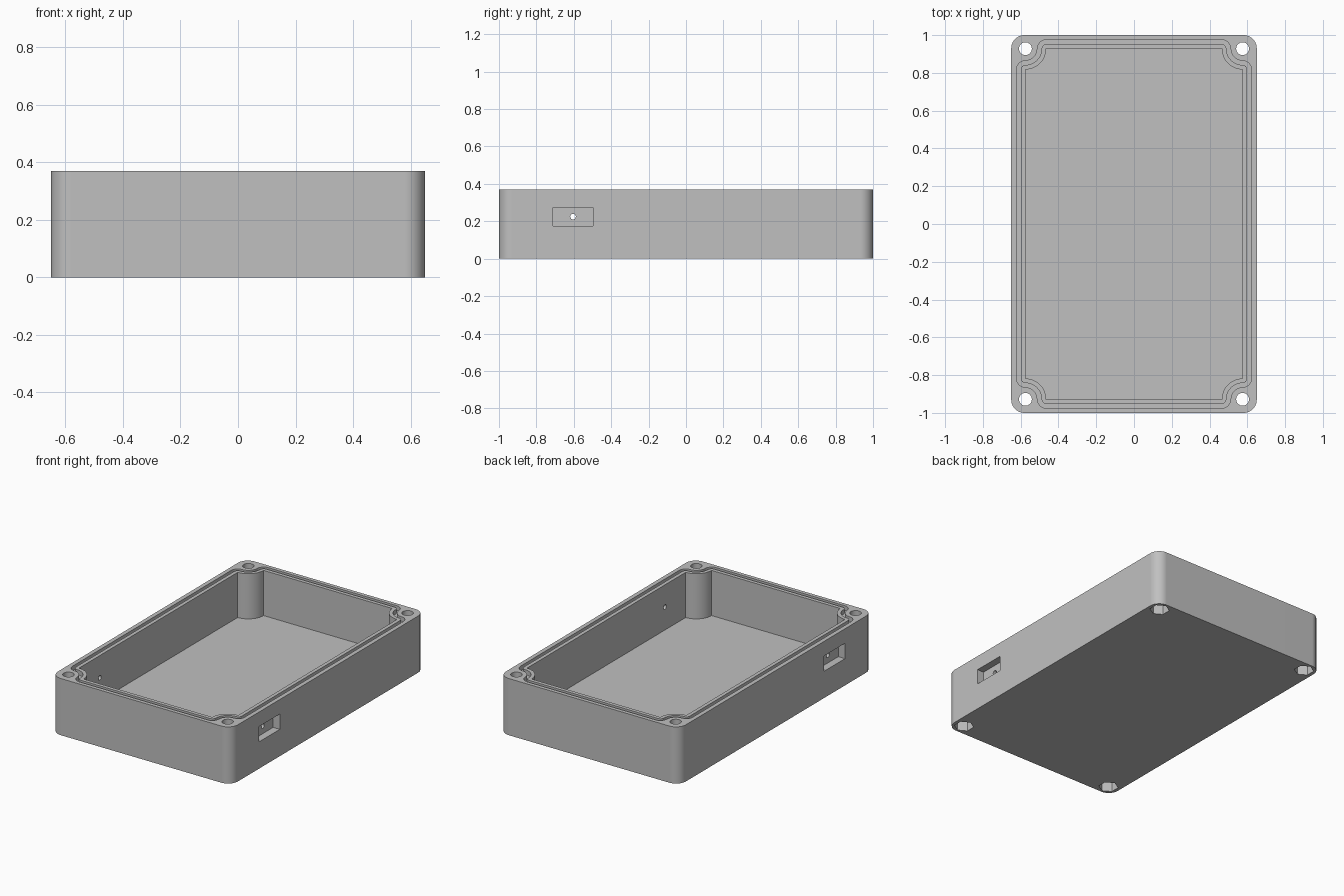
import bpy
import bmesh
from math import cos, sin, pi, radians

if "Cube" in bpy.data.objects:
    bpy.data.objects.remove(bpy.data.objects["Cube"], do_unlink=True)

HX, HY, H = 0.65, 1.0, 0.37      # half width, half length, height
WALL = 0.075                     # wall and floor thickness
CX, CY = HX - WALL, HY - 0.072   # screw hole centres, also cavity half sizes
BOSS = 0.11                      # corner boss radius
PORT_Y, PORT_Z = -0.604, 0.225   # side port centre

grey = bpy.data.materials.new("plain grey")
grey.use_nodes = True
grey.diffuse_color = (0.527, 0.527, 0.527, 1)
grey.node_tree.nodes["Principled BSDF"].inputs["Base Color"].default_value = grey.diffuse_color


def arc(cx, cy, r, a0, a1, n):
    angles = [radians(a0 + (a1 - a0) * i / n) for i in range(n + 1)]
    return [(cx + r * cos(a), cy + r * sin(a)) for a in angles]


def four_corners(quarter):
    """Mirror a first-quadrant run of points into a closed loop."""
    back = quarter[::-1]
    return (quarter + [(-x, y) for x, y in back]
            + [(-x, -y) for x, y in quarter] + [(x, -y) for x, y in back])


def cavity_outline(d):
    """Cavity shape with scooped corners, grown outward by d."""
    if d == 0:
        ends = [(CX, CY - BOSS)], [(CX - BOSS, CY)]
        return four_corners(arc(CX, CY, BOSS, 270, 180, 14))
    return four_corners(arc(CX, CY - BOSS, d, 0, 90, 6)
                        + arc(CX, CY, BOSS - d, 270, 180, 14)
                        + arc(CX - BOSS, CY, d, 0, 90, 6))


def make_object(name, bm):
    bmesh.ops.recalc_face_normals(bm, faces=bm.faces)
    mesh = bpy.data.meshes.new(name)
    bm.to_mesh(mesh)
    bm.free()
    mesh.materials.append(grey)
    obj = bpy.data.objects.new(name, mesh)
    bpy.context.collection.objects.link(obj)
    return obj


def prism(name, outline, z0, z1, inner=None):
    """Extruded outline; an inner outline of equal length makes it a ring."""
    bm = bmesh.new()
    n = len(outline)
    low = [bm.verts.new((x, y, z0)) for x, y in outline]
    top = [bm.verts.new((x, y, z1)) for x, y in outline]
    loops = [low, top]
    if inner:
        loops += [[bm.verts.new((x, y, z)) for x, y in inner] for z in (z1, z0)]
        pairs = list(zip(loops, loops[1:] + loops[:1]))
    else:
        bm.faces.new(low)
        bm.faces.new(top)
        pairs = [(low, top)]
    for a, b in pairs:
        for i in range(n):
            j = (i + 1) % n
            bm.faces.new((a[i], a[j], b[j], b[i]))
    return make_object(name, bm)


# Rounded box body
case = prism("case_body", four_corners(arc(HX - 0.07, HY - 0.07, 0.07, 0, 90, 10)), 0, H)

# Main cavity and the seal groove around its rim
cutters = [
    prism("cavity_cutter", cavity_outline(0), WALL, H + 0.1),
    prism("groove_cutter", cavity_outline(0.047), H - 0.03, H + 0.05, cavity_outline(0.024)),
]

# Screw holes and hexagonal nut pockets in the corners
for sx in (-1, 1):
    for sy in (-1, 1):
        x, y = sx * CX, sy * CY
        cutters.append(prism("screw_hole_cutter", arc(x, y, 0.034, 0, 360, 32)[:-1], -0.1, H + 0.1))
        cutters.append(prism("nut_pocket_cutter", arc(x, y, 0.06, 30, 390, 6)[:-1], -0.1, 0.07))

# Recessed port with a pinhole on each long side
for s in (-1, 1):
    inner, outer = s * (HX - 0.048), s * (HX + 0.1)
    y0, y1 = PORT_Y - 0.107, PORT_Y + 0.107
    port = [(inner, y0), (outer, y0), (outer, y1), (inner, y1)]
    cutters.append(prism("port_cutter", port, PORT_Z - 0.05, PORT_Z + 0.05))
    pin = prism("pinhole_cutter", arc(0, 0, 0.015, 0, 360, 20)[:-1], -0.08, 0.08)
    pin.rotation_euler = (0, pi / 2, 0)
    pin.location = (s * (HX - 0.06), PORT_Y, PORT_Z)
    cutters.append(pin)

# Cut everything out of the body
bpy.context.view_layer.update()
bpy.ops.object.select_all(action="DESELECT")
bpy.context.view_layer.objects.active = case
case.select_set(True)
for cutter in cutters:
    cutter.hide_render = True
    mod = case.modifiers.new(cutter.name, "BOOLEAN")
    mod.operation = "DIFFERENCE"
    mod.solver = "EXACT"
    mod.object = cutter
    bpy.ops.object.modifier_apply(modifier=mod.name)
for cutter in cutters:
    bpy.data.objects.remove(cutter, do_unlink=True)

# One material, crisp edges and clean shading on the flat walls
case.data.materials.clear()
case.data.materials.append(grey)
for face in case.data.polygons:
    face.material_index = 0
bpy.ops.object.shade_smooth_by_angle(angle=radians(30))
weighted = case.modifiers.new("flat_walls", "WEIGHTED_NORMAL")
weighted.keep_sharp = True
